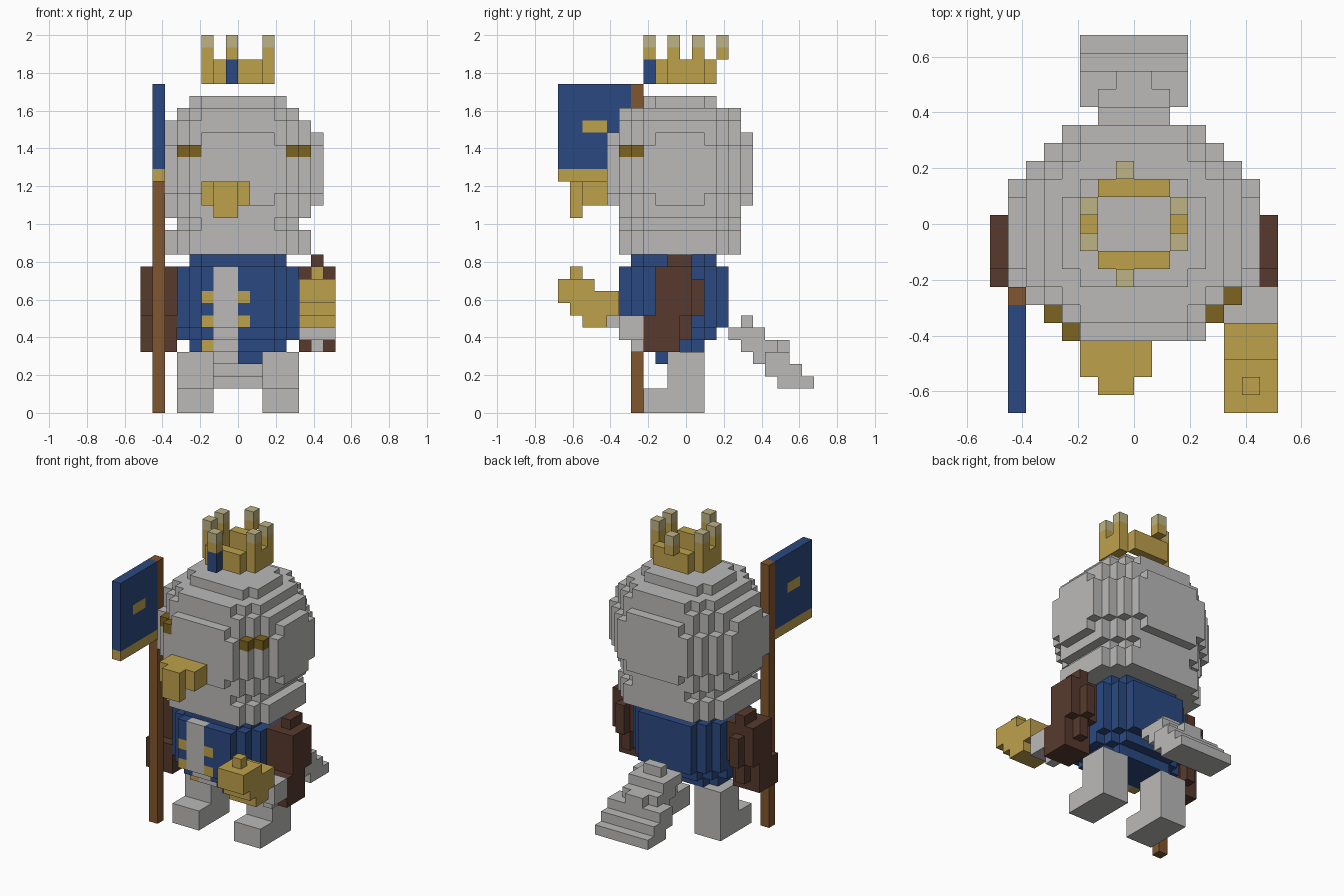
import bpy, bmesh

cube = bpy.data.objects.get("Cube")
if cube:
    bpy.data.objects.remove(cube, do_unlink=True)

U = 2 / 31              # edge of one block
MID_X, MID_Y = 8, 10.5  # grid centre in blocks


def material(name, rgb):
    lin = [((c / 255 + 0.055) / 1.055) ** 2.4 for c in rgb] + [1.0]
    m = bpy.data.materials.new(name)
    m.use_nodes = True
    m.diffuse_color = lin
    bsdf = m.node_tree.nodes["Principled BSDF"]
    bsdf.inputs["Base Color"].default_value = lin
    bsdf.inputs["Roughness"].default_value = 0.9
    return m


GREY = material("light_grey", (187, 186, 185))
GOLD = material("gold", (190, 161, 75))
PALE = material("pale_gold", (190, 179, 134))
OCHRE = material("dark_gold", (125, 99, 32))
BLUE = material("royal_blue", (43, 73, 129))
WOOD = material("wood_brown", (129, 86, 46))
BROWN = material("dark_brown", (87, 58, 45))


def fill(cells, mat, x0, x1, y0, y1, z0, z1, only_existing=False):
    """Fill a box of blocks, or recolour the blocks already in it."""
    for x in range(int(x0), int(x1)):
        for y in range(int(y0), int(y1)):
            for z in range(int(z0), int(z1)):
                if not only_existing or (x, y, z) in cells:
                    cells[x, y, z] = mat


def round_layer(cells, mat, cx, cy, hx, hy, cut, z0, z1):
    """A slab with stepped corners."""
    for i in range(cut + 1):
        a, b = hx - i, hy - cut + i
        fill(cells, mat, cx - a, cx + a, cy - b, cy + b, z0, z1)


def build(name, cells):
    """Skin the blocks with their outer faces and merge flat areas."""
    mats = list(dict.fromkeys(cells.values()))
    bm = bmesh.new()
    verts = {}

    def vert(p):
        if p not in verts:
            verts[p] = bm.verts.new(((p[0] - MID_X) * U, (p[1] - MID_Y) * U, p[2] * U))
        return verts[p]

    for cell, mat in cells.items():
        for axis in range(3):
            b, c = (axis + 1) % 3, (axis + 2) % 3
            for side in (0, 1):
                nxt = list(cell)
                nxt[axis] += 2 * side - 1
                if tuple(nxt) in cells:
                    continue
                ring = []
                for db, dc in ((0, 0), (1, 0), (1, 1), (0, 1)):
                    p = list(cell)
                    p[axis] += side
                    p[b] += db
                    p[c] += dc
                    ring.append(vert(tuple(p)))
                face = bm.faces.new(ring if side else ring[::-1])
                face.material_index = mats.index(mat)
    bmesh.ops.dissolve_limit(bm, angle_limit=0.01, verts=bm.verts[:],
                             edges=bm.edges[:], delimit={'MATERIAL'})
    me = bpy.data.meshes.new(name)
    bm.to_mesh(me)
    bm.free()
    for m in mats:
        me.materials.append(m)
    ob = bpy.data.objects.new(name, me)
    bpy.context.collection.objects.link(ob)
    return ob


def boxes(name, *items):
    cells = {}
    for item in items:
        fill(cells, *item)
    build(name, cells)


# Head: stepped slabs (half width, half depth, corner cut, bottom, top)
head = {}
for hx, hy, cut, z0, z1 in ((6, 5, 2, 13, 15), (5, 5, 2, 15, 16), (6, 5, 2, 16, 17),
                            (7, 6, 4, 17, 18), (7, 6, 3, 18, 22), (7, 6, 4, 22, 23),
                            (6, 5, 2, 23, 24), (5, 5, 2, 24, 25), (4, 3, 1, 25, 26)):
    round_layer(head, GREY, 8, 10, hx, hy, cut, z0, z1)
# Eyes
for x, y in ((4, 4), (3, 5), (12, 5), (13, 6)):
    fill(head, OCHRE, x, x + 1, y, y + 1, 21, 22)
build("head", head)

# Beak
boxes("beak", (GOLD, 5, 9, 2, 4, 17, 19), (GOLD, 6, 8, 1, 2, 16, 19))

# Crown: four walls, six pale-tipped spikes and a front gem
crown = {}
for y in (8, 12):
    fill(crown, GOLD, 6, 10, y, y + 1, 27, 29)
for x in (5, 10):
    fill(crown, GOLD, x, x + 1, 9, 12, 27, 29)
for x, y in ((5, 9), (5, 11), (10, 9), (10, 11), (7, 7), (7, 13)):
    fill(crown, GOLD, x, x + 1, y, y + 1, 29, 30)
    fill(crown, PALE, x, x + 1, y, y + 1, 30, 31)
fill(crown, BLUE, 7, 8, 7, 8, 27, 29)
build("crown", crown)

# Coat with pale front strip and buttons
coat = {}
for hx, hy, cut, z0, z1 in ((4, 2.5, 1, 5, 6), (5, 3.5, 2, 6, 7),
                            (5, 4.5, 2, 7, 12), (4, 3.5, 1, 12, 13)):
    round_layer(coat, BLUE, 8, 9.5, hx, hy, cut, z0, z1)
fill(coat, BLUE, 8, 10, 8, 9, 4, 5)
fill(coat, GREY, 6, 8, 5, 8, 5, 12, True)
for x, z in ((5, 9), (8, 9), (5, 7), (8, 7), (5, 5)):
    fill(coat, GOLD, x, x + 1, 5, 8, z, z + 1, True)
build("coat", coat)

# Legs and sleeves on both sides
for side, leg_x, arm_x in (("right", 3, 0), ("left", 10, 13)):
    boxes(side + "_leg", (GREY, leg_x, leg_x + 3, 7, 12, 0, 2),
          (GREY, leg_x, leg_x + 3, 9, 12, 2, 5))
    boxes(side + "_sleeve",
          (BROWN, arm_x, arm_x + 3, 8, 11, 8, 12),
          (BROWN, arm_x, arm_x + 3, 7, 10, 5, 8),
          (BROWN, arm_x + 1, arm_x + 2, 9, 11, 12, 13),
          (BROWN, arm_x + 1, arm_x + 2, 8, 12, 8, 11),
          (BROWN, arm_x + 1, arm_x + 2, 7, 11, 6, 8))

# Left hand and the lamp it holds
boxes("left_hand", (GREY, 13, 16, 5, 7, 6, 8), (GREY, 14, 15, 6, 7, 5, 6),
      (GREY, 14, 15, 4, 5, 7, 8))
boxes("lamp", (GOLD, 14, 15, 1, 2, 11, 12), (GOLD, 13, 16, 0, 3, 10, 11),
      (GOLD, 13, 16, 0, 5, 9, 10), (GOLD, 13, 16, 1, 5, 8, 9),
      (GOLD, 13, 16, 2, 4, 7, 8))

# Tail stepping down to the back
boxes("tail", (GREY, 7, 9, 15, 16, 7, 8), (GREY, 6, 10, 14, 17, 6, 7),
      (GREY, 6, 10, 15, 18, 5, 6), (GREY, 7, 9, 18, 19, 5, 6),
      (GREY, 6, 10, 16, 17, 4, 5), (GREY, 5, 11, 17, 19, 4, 5),
      (GREY, 5, 11, 17, 20, 3, 4), (GREY, 5, 11, 18, 21, 2, 3))

# Banner pole, banner with gold hem and badge
boxes("banner_pole", (WOOD, 1, 2, 6, 7, 0, 27))
boxes("banner", (BLUE, 1, 2, 0, 6, 20, 27), (GOLD, 1, 2, 0, 6, 19, 20),
      (GOLD, 1, 2, 2, 4, 23, 24))
